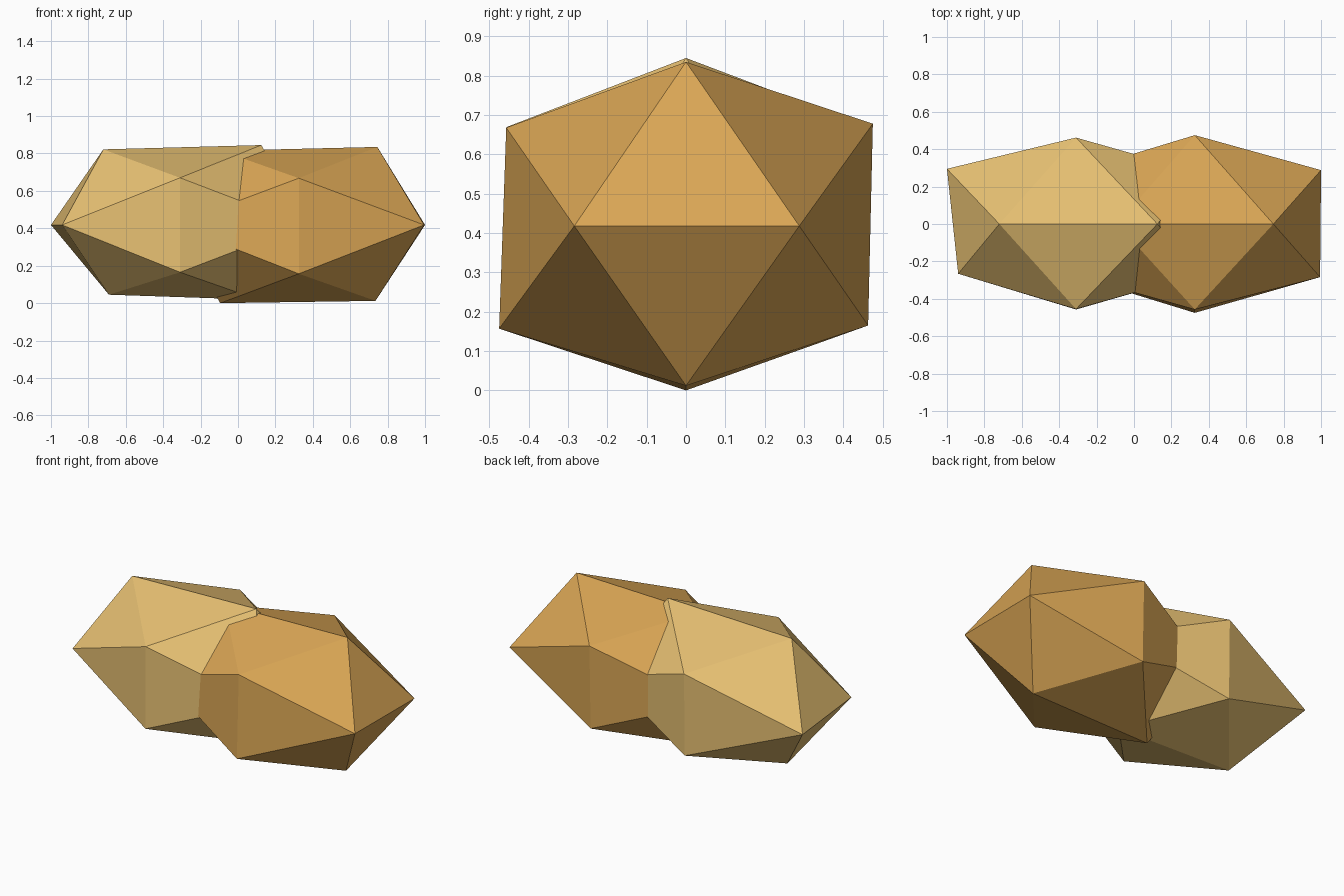
import bpy, bmesh


def material(name, color):
    m = bpy.data.materials.new(name)
    m.diffuse_color = (*color, 1)
    return m


def rough_stone(name, points, mat):
    """Slightly irregular icosahedron: hull of twelve corners."""
    bm = bmesh.new()
    for p in points:
        bm.verts.new(p)
    bmesh.ops.convex_hull(bm, input=bm.verts)
    bmesh.ops.recalc_face_normals(bm, faces=bm.faces)
    mesh = bpy.data.meshes.new(name)
    bm.to_mesh(mesh)
    bm.free()
    mesh.materials.append(mat)
    obj = bpy.data.objects.new(name, mesh)
    bpy.context.collection.objects.link(obj)
    return obj


# Left lump: ridge corners, side corners, end corners
rough_stone("left_lump", [
    (-0.72, 0, 0.822), (0.125, 0, 0.845), (-0.69, 0, 0.045), (0.11, 0, 0.018),
    (-0.31, 0.462, 0.67), (-0.31, -0.455, 0.67),
    (-0.31, 0.455, 0.165), (-0.31, -0.457, 0.165),
    (-1.0, 0.295, 0.418), (-0.94, -0.266, 0.418),
    (0.35, 0.275, 0.418), (0.35, -0.268, 0.418),
], material("light_gold", (0.80, 0.53, 0.17)))

# Right lump
rough_stone("right_lump", [
    (0.745, 0, 0.835), (-0.09, 0, 0.815), (0.735, 0, 0.012), (-0.095, 0, 0.0),
    (0.325, 0.475, 0.678), (0.325, -0.457, 0.668),
    (0.325, 0.463, 0.165), (0.325, -0.475, 0.157),
    (1.0, 0.288, 0.418), (0.995, -0.284, 0.418),
    (-0.34, 0.273, 0.418), (-0.34, -0.27, 0.418),
], material("dark_gold", (0.70, 0.38, 0.09)))
